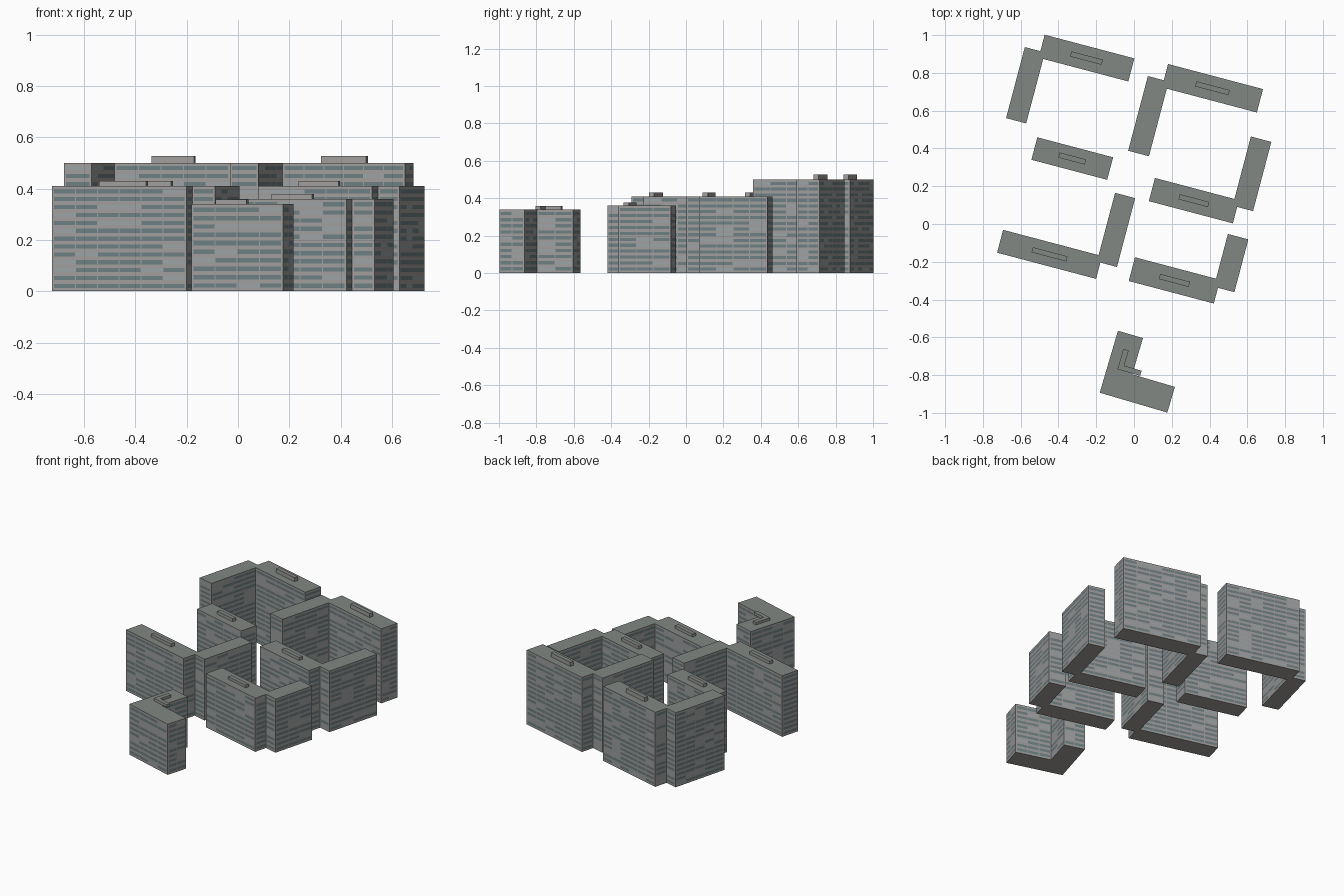
import bpy, bmesh, math, random
from mathutils import Vector, Matrix

if "Cube" in bpy.data.objects:
    bpy.data.objects.remove(bpy.data.objects["Cube"])

random.seed(4)
FLOOR = 0.0305


def material(name, rgb):
    m = bpy.data.materials.new(name)
    m.diffuse_color = (*rgb, 1)
    m.use_nodes = True
    m.node_tree.nodes["Principled BSDF"].inputs["Base Color"].default_value = m.diffuse_color
    return m


MATS = [material("wall_grey", (0.35, 0.34, 0.33)), material("roof_grey", (0.22, 0.245, 0.23)),
        material("window_teal", (0.15, 0.21, 0.225)), material("blind_grey", (0.33, 0.36, 0.375))]


def finish(name, bm, angle):
    me = bpy.data.meshes.new(name)
    bm.to_mesh(me)
    bm.free()
    for m in MATS:
        me.materials.append(m)
    ob = bpy.data.objects.new(name, me)
    ob.matrix_world = Matrix.Rotation(math.radians(-angle), 4, 'Z')
    bpy.context.collection.objects.link(ob)


def block(name, pts, z0, z1, angle):
    """Extrude a counter-clockwise outline; the top face gets the roof colour."""
    bm = bmesh.new()
    low = [bm.verts.new((u, v, z0)) for u, v in pts]
    top = [bm.verts.new((u, v, z1)) for u, v in pts]
    n = len(pts)
    bm.faces.new(low[::-1])
    bm.faces.new(top).material_index = 1
    for i in range(n):
        j = (i + 1) % n
        bm.faces.new((low[i], low[j], top[j], top[i]))
    finish(name, bm, angle)


def windows(name, pts, height, angle):
    """Rows of window strips on every wall, with some panes covered by blinds."""
    bm = bmesh.new()
    rows = int((height - 0.01) / FLOOR)
    step = height / (rows + 0.35)
    for i, p in enumerate(pts):
        a, b = Vector((*p, 0)), Vector((*pts[(i + 1) % len(pts)], 0))
        length = (b - a).length
        if length < 0.04:
            continue
        d = (b - a) / length
        out = Vector((d.y, -d.x, 0)) * 0.0012
        bays = max(1, round(length / 0.085))
        w = (length - 0.012) / bays
        for r in range(rows):
            z = step * (r + 0.42)
            for k in range(bays):
                s = 0.006 + k * w
                ends = (a + d * (s + 0.002) + out, a + d * (s + w - 0.002) + out)
                lo = [bm.verts.new((e.x, e.y, z)) for e in ends]
                hi = [bm.verts.new((e.x, e.y, z + step * 0.52)) for e in ends]
                f = bm.faces.new((lo[0], lo[1], hi[1], hi[0]))
                f.material_index = 3 if random.random() < 0.2 else 2
    finish(name, bm, angle)


def rect(u0, u1, v0, v1):
    return [(u0, v0), (u1, v0), (u1, v1), (u0, v1)]


def joined(bar, wing):
    """Outline of a bar and a wing overlapping at one corner."""
    flip = wing[0] < bar[0]          # wing hangs off the opposite corner
    if flip:
        bar, wing = [(-r[1], -r[0], -r[3], -r[2]) for r in (bar, wing)]
    b0, b1, c0, c1 = bar
    w0, w1, x0, x1 = wing
    pts = [(b0, c0), (b1, c0), (b1, x0), (w1, x0), (w1, x1), (w0, x1), (w0, c1), (b0, c1)]
    return [(-u, -v) for u, v in pts] if flip else pts


def ell(u0, u1, u2, v0, v1, v2):
    return [(u0, v0), (u2, v0), (u2, v1), (u1, v1), (u1, v2), (u0, v2)]


# Slab buildings in the tilted site grid: name, bar, wing, height, roof hut height
TILT = 14.8
SLABS = [
    ("north_west", (-.713, -.222, .722, .848), (-.798, -.688, .369, .758), .50, .027),
    ("north_east", (-.042, .478, .737, .865), (-.129, -.015, .367, .776), .50, .027),
    ("middle_west", (-.612, -.197, .190, .313), None, .41, .02),
    ("middle_east", (.045, .505, .137, .264), (.480, .592, .227, .606), .41, .02),
    ("south_west", (-.662, -.120, -.332, -.207), (-.139, -.029, -.243, .134), .41, .02),
    ("south_east", (.050, .516, -.299, -.169), (.494, .606, -.213, .076), .36, .018),
]
for name, bar, wing, h, hut in SLABS:
    pts = joined(bar, wing) if wing else rect(*bar)
    block(name + "_building", pts, 0, h, TILT)
    windows(name + "_windows", pts, h, TILT)
    # long narrow plant room centred on the bar
    cu, cv = (bar[0] + bar[1]) / 2, (bar[2] + bar[3]) / 2
    hu, hv = (bar[1] - bar[0]) * 0.175, 0.014
    block(name + "_roof_hut", rect(cu - hu, cu + hu, cv - hv, cv + hv), h, h + hut, TILT)

# L-shaped building at the front
pts = ell(.078, .216, .451, -.908, -.766, -.566)
block("front_building", pts, 0, .34, 16.4)
windows("front_windows", pts, .34, 16.4)
block("front_roof_hut", ell(.133, .162, .258, -.762, -.734, -.65), .34, .357, 16.4)
